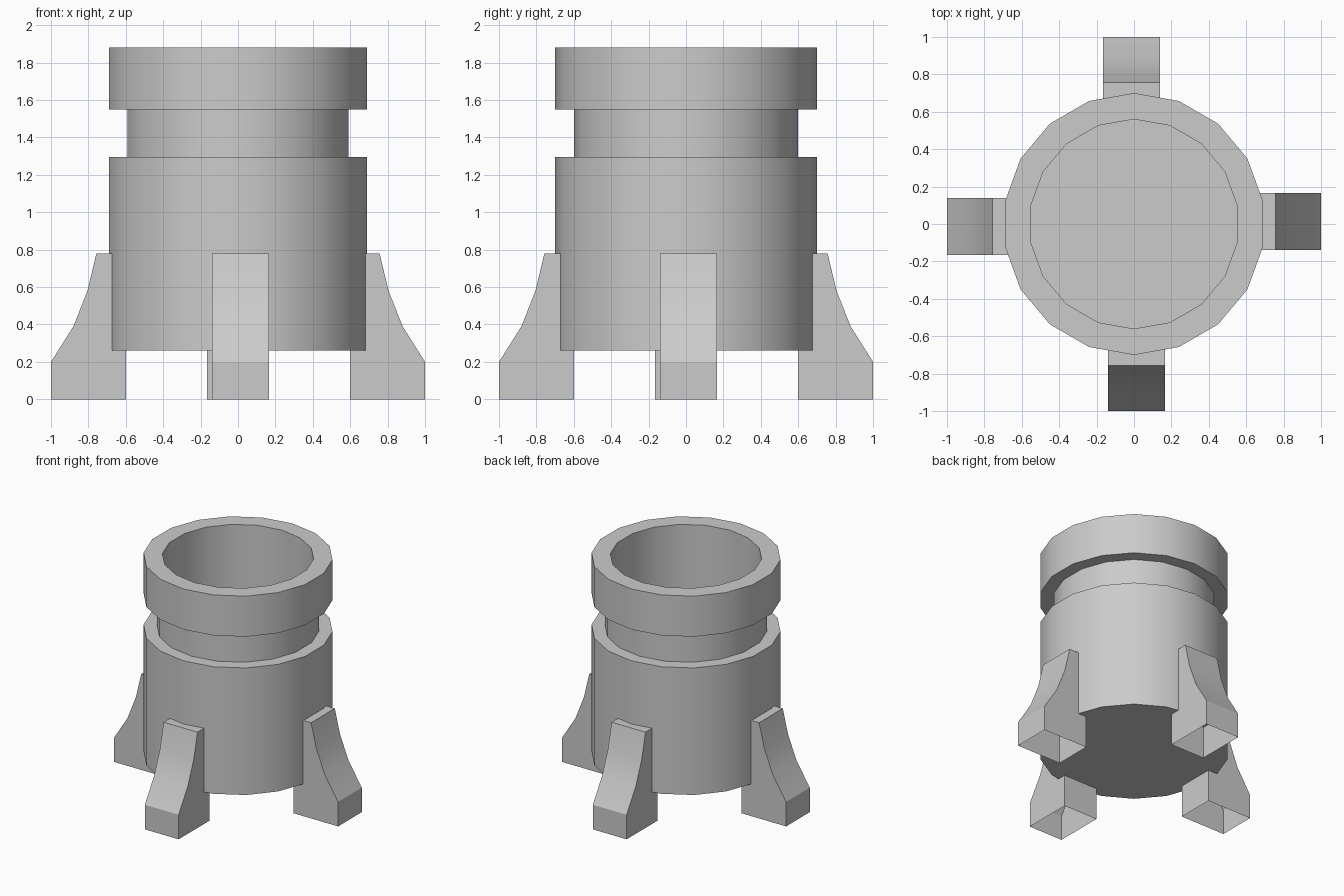
import bpy, bmesh, math

if "Cube" in bpy.data.objects:
    bpy.data.objects.remove(bpy.data.objects["Cube"])

SIDES = 18


def finish(name, bm):
    """Turn a bmesh into a named object, smooth below 30 degrees."""
    bmesh.ops.recalc_face_normals(bm, faces=bm.faces[:])
    mesh = bpy.data.meshes.new(name)
    bm.to_mesh(mesh)
    bm.free()
    ob = bpy.data.objects.new(name, mesh)
    bpy.context.collection.objects.link(ob)
    bpy.ops.object.select_all(action='DESELECT')
    bpy.context.view_layer.objects.active = ob
    ob.select_set(True)
    bpy.ops.object.shade_smooth_by_angle(angle=math.radians(30))
    return ob


def ring(bm, r, z):
    return [bm.verts.new((r * math.sin(2 * math.pi * i / SIDES),
                          r * math.cos(2 * math.pi * i / SIDES), z))
            for i in range(SIDES)]


# Hollow barrel with a neck groove, from outer bottom up and into the cup
bm = bmesh.new()
profile = [(0.70, 0.26), (0.70, 1.295), (0.60, 1.295), (0.60, 1.55),
           (0.70, 1.55), (0.70, 1.88), (0.56, 1.88), (0.56, 0.30)]
rings = [ring(bm, r, z) for r, z in profile]
for a, b in zip(rings, rings[1:]):
    for i in range(SIDES):
        j = (i + 1) % SIDES
        bm.faces.new((a[i], a[j], b[j], b[i]))
bm.faces.new(rings[0])
bm.faces.new(rings[-1])
finish("barrel", bm)

# Four flared feet, hollow underneath
leg_profile = [(0.60, 0), (1.0, 0), (1.0, 0.20), (0.88, 0.39),
               (0.805, 0.58), (0.757, 0.78), (0.60, 0.78)]
for k, name in enumerate(("right_leg", "back_leg", "left_leg", "front_leg")):
    bm = bmesh.new()
    c, s = ((1, 0), (0, 1), (-1, 0), (0, -1))[k]
    lo, hi = ([bm.verts.new((x * c - y * s, x * s + y * c, z))
               for x, z in leg_profile] for y in (-0.14, 0.165))
    n = len(leg_profile)
    bm.faces.new(lo)
    bm.faces.new(hi[::-1])
    for i in range(1, n):  # the first edge is the open bottom
        j = (i + 1) % n
        bm.faces.new((lo[j], lo[i], hi[i], hi[j]))
    finish(name, bm)
